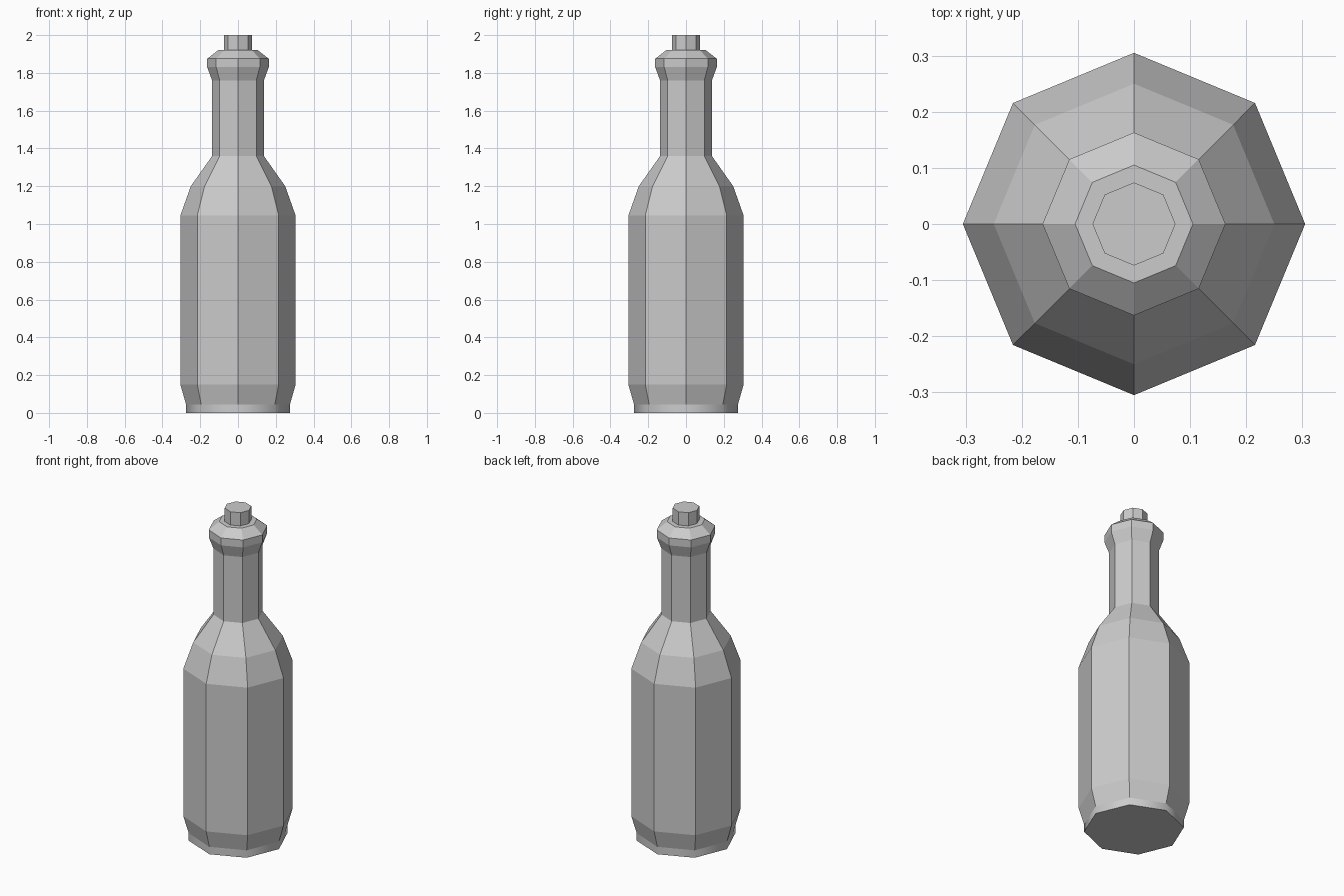
import bpy
import bmesh
from math import cos, sin, pi

cube = bpy.data.objects.get("Cube")
if cube:
    bpy.data.objects.remove(cube, do_unlink=True)

SIDES = 8

# Single flat grey
grey = bpy.data.materials.new("grey")
grey.use_nodes = True
colour = (0.6, 0.6, 0.6, 1)
grey.diffuse_color = colour
grey.node_tree.nodes["Principled BSDF"].inputs["Base Color"].default_value = colour


def lathe(name, profile, smooth_bands=()):
    """Turn a (radius, height) profile into a closed eight-sided solid."""
    bm = bmesh.new()
    rings = []
    for r, z in profile:
        rings.append([bm.verts.new((r * cos(2 * pi * i / SIDES),
                                    r * sin(2 * pi * i / SIDES), z))
                      for i in range(SIDES)])
    for band, (low, high) in enumerate(zip(rings, rings[1:])):
        for i in range(SIDES):
            j = (i + 1) % SIDES
            face = bm.faces.new((low[i], low[j], high[j], high[i]))
            face.smooth = band in smooth_bands
    bm.faces.new(rings[0][::-1])
    bm.faces.new(rings[-1])
    mesh = bpy.data.meshes.new(name)
    bm.to_mesh(mesh)
    bm.free()
    mesh.materials.append(grey)
    obj = bpy.data.objects.new(name, mesh)
    bpy.context.collection.objects.link(obj)
    return obj


# Bottle: softly shaded foot, body, shoulder, neck and lip
lathe("bottle", [
    (0.275, 0.0), (0.275, 0.045),
    (0.305, 0.15), (0.305, 1.045),
    (0.25, 1.20), (0.137, 1.36),
    (0.137, 1.76), (0.163, 1.83),
    (0.163, 1.875), (0.105, 1.92),
], smooth_bands={0})

# Stopper set into the mouth
lathe("stopper", [(0.074, 1.88), (0.074, 2.0)])
